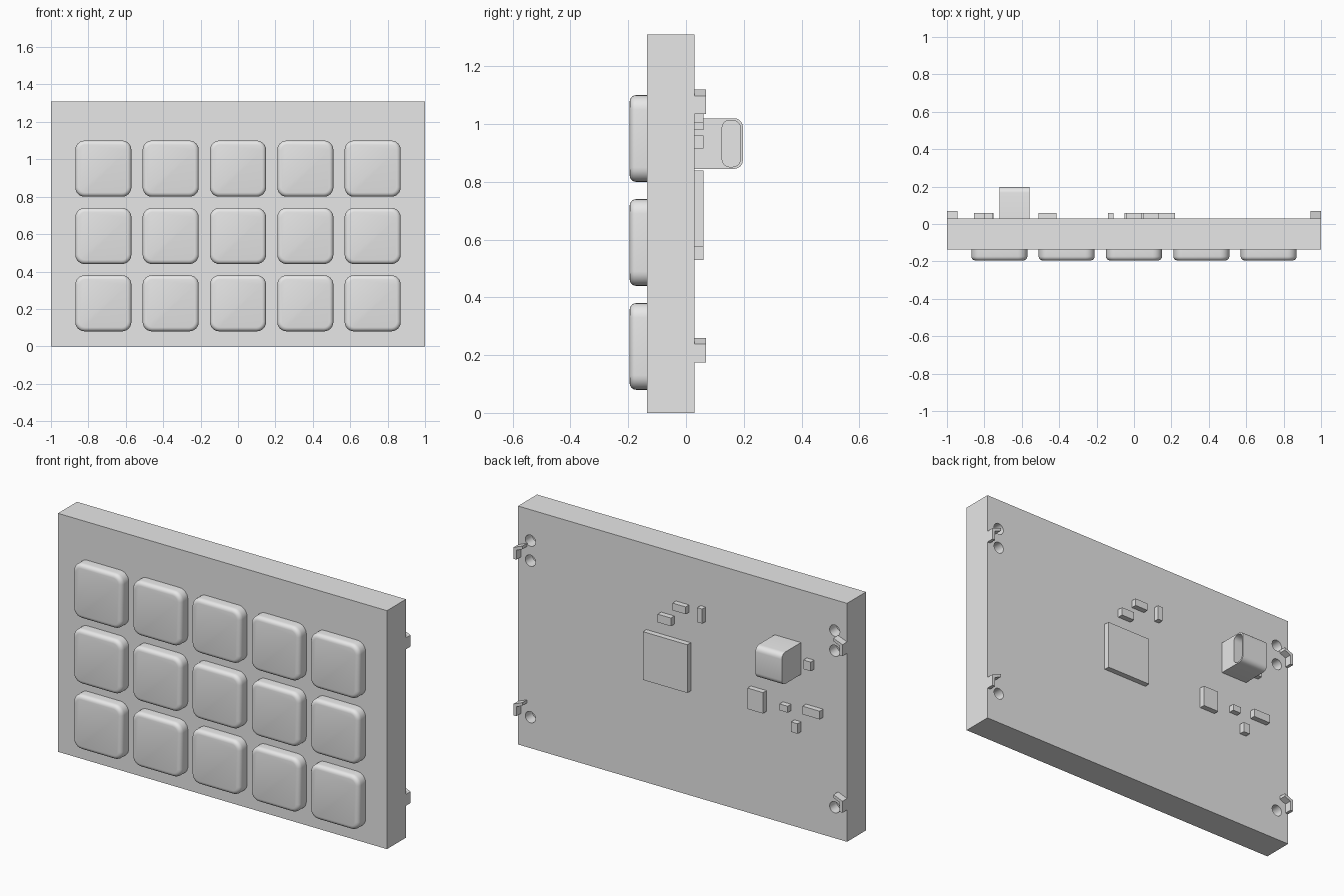
import bpy, bmesh
from math import pi
from mathutils import Matrix, Vector

old = bpy.data.objects.get("Cube")
if old:
    bpy.data.objects.remove(old, do_unlink=True)

grey = bpy.data.materials.new("plain_grey")
grey.use_nodes = True
grey.diffuse_color = (0.8, 0.8, 0.8, 1)
grey.node_tree.nodes["Principled BSDF"].inputs["Base Color"].default_value = (0.8, 0.8, 0.8, 1)


def finish(name, bm, smooth=False):
    bmesh.ops.recalc_face_normals(bm, faces=bm.faces)
    mesh = bpy.data.meshes.new(name)
    bm.to_mesh(mesh)
    bm.free()
    mesh.materials.append(grey)
    ob = bpy.data.objects.new(name, mesh)
    bpy.context.collection.objects.link(ob)
    if smooth:
        bpy.ops.object.select_all(action="DESELECT")
        ob.select_set(True)
        bpy.context.view_layer.objects.active = ob
        bpy.ops.object.shade_smooth_by_angle(angle=pi / 5)
    return ob


def box_bm(x, y, z):
    """Box from (min, max) ranges."""
    bm = bmesh.new()
    bmesh.ops.create_cube(bm, size=1)
    for v in bm.verts:
        v.co = Vector([sum(r) / 2 + c * (r[1] - r[0]) for r, c in zip((x, y, z), v.co)])
    return bm


def round_edges(bm, test, radius, segments):
    edges = [e for e in bm.edges if test(*e.verts)]
    bmesh.ops.bevel(bm, geom=edges, offset=radius, segments=segments,
                    profile=0.5, affect="EDGES", clamp_overlap=True)


def along(axis):
    return lambda a, b: abs((a.co - b.co).normalized()[axis]) > 0.99


def cut(target, cutter):
    """Subtract a cutter for good, then drop it."""
    mod = target.modifiers.new("cut", "BOOLEAN")
    mod.operation, mod.solver, mod.object = "DIFFERENCE", "EXACT", cutter
    bpy.ops.object.select_all(action="DESELECT")
    target.select_set(True)
    bpy.context.view_layer.objects.active = target
    bpy.ops.object.modifier_apply(modifier=mod.name)
    bpy.data.objects.remove(cutter, do_unlink=True)


FRONT, BACK = -0.135, 0.03

# Slab with blind round holes in the back
body = finish("body", box_bm((-1, 1), (FRONT, BACK), (0, 1.31)))
holes = bmesh.new()
for x in (-0.925, 0.925):
    for z in (0.17, 1.03, 1.14):
        bmesh.ops.create_cone(holes, cap_ends=True, segments=24, radius1=0.031, radius2=0.031,
                              depth=0.12, matrix=Matrix.Translation((x, BACK, z)) @ Matrix.Rotation(pi / 2, 4, "X"))
cut(body, finish("hole_cutter", holes))
bpy.ops.object.shade_smooth_by_angle(angle=pi / 5)

# Key grid: rounded square caps with a softened front rim
for row in range(3):
    for col in range(5):
        x, z = (col - 2) * 0.36, 0.23 + row * 0.36
        bm = box_bm((x - 0.15, x + 0.15), (-0.195, FRONT + 0.01), (z - 0.15, z + 0.15))
        round_edges(bm, along(1), 0.05, 6)
        round_edges(bm, lambda a, b: max(a.co.y, b.co.y) < -0.19, 0.022, 4)
        finish(f"key_{row + 1}_{col + 1}", bm, True)

# Flat components on the back: (x range, z range)
parts = {
    "main_chip": ((-0.05, 0.22), (0.575, 0.84)),
    "small_chip": ((-0.51, -0.415), (0.585, 0.7)),
    "component_1": ((-0.04, 0.04), (1.005, 1.045)),
    "component_2": ((0.05, 0.13), (0.915, 0.96)),
    "component_3": ((-0.14, -0.11), (0.98, 1.06)),
    "component_4": ((-0.8, -0.755), (0.895, 0.945)),
    "component_5": ((-0.66, -0.61), (0.63, 0.665)),
    "component_6": ((-0.855, -0.75), (0.645, 0.69)),
    "component_7": ((-0.72, -0.68), (0.53, 0.585)),
}
for name, (x, z) in parts.items():
    finish(name, box_bm(x, (BACK - 0.005, 0.06), z))

# Connector block with rounded outer edges and a slot in its side
bm = box_bm((-0.72, -0.56), (BACK - 0.005, 0.197), (0.845, 1.02))
round_edges(bm, lambda a, b: along(0)(a, b) and a.co.y > 0.1, 0.03, 5)
connector = finish("connector", bm)
slot = box_bm((-0.68, -0.5), (0.125, 0.188), (0.852, 1.013))
round_edges(slot, along(0), 0.026, 5)
cut(connector, finish("slot_cutter", slot))
bpy.ops.object.shade_smooth_by_angle(angle=pi / 5)

# Bent clips at both side edges of the back
clip = [(1, 0), (1, 0.063), (0.945, 0.085), (0.945, 0.068), (0.982, 0.052), (0.982, 0)]
for side, label in ((-1, "right"), (1, "left")):
    for base, level in ((0.175, "lower"), (1.035, "upper")):
        bm = bmesh.new()
        face = bm.faces.new([bm.verts.new((side * x, BACK - 0.005, base + z)) for x, z in clip])
        new = bmesh.ops.extrude_face_region(bm, geom=[face])["geom"]
        bmesh.ops.translate(bm, vec=(0, 0.045, 0), verts=[v for v in new if isinstance(v, bmesh.types.BMVert)])
        finish(f"{level}_{label}_clip", bm)
